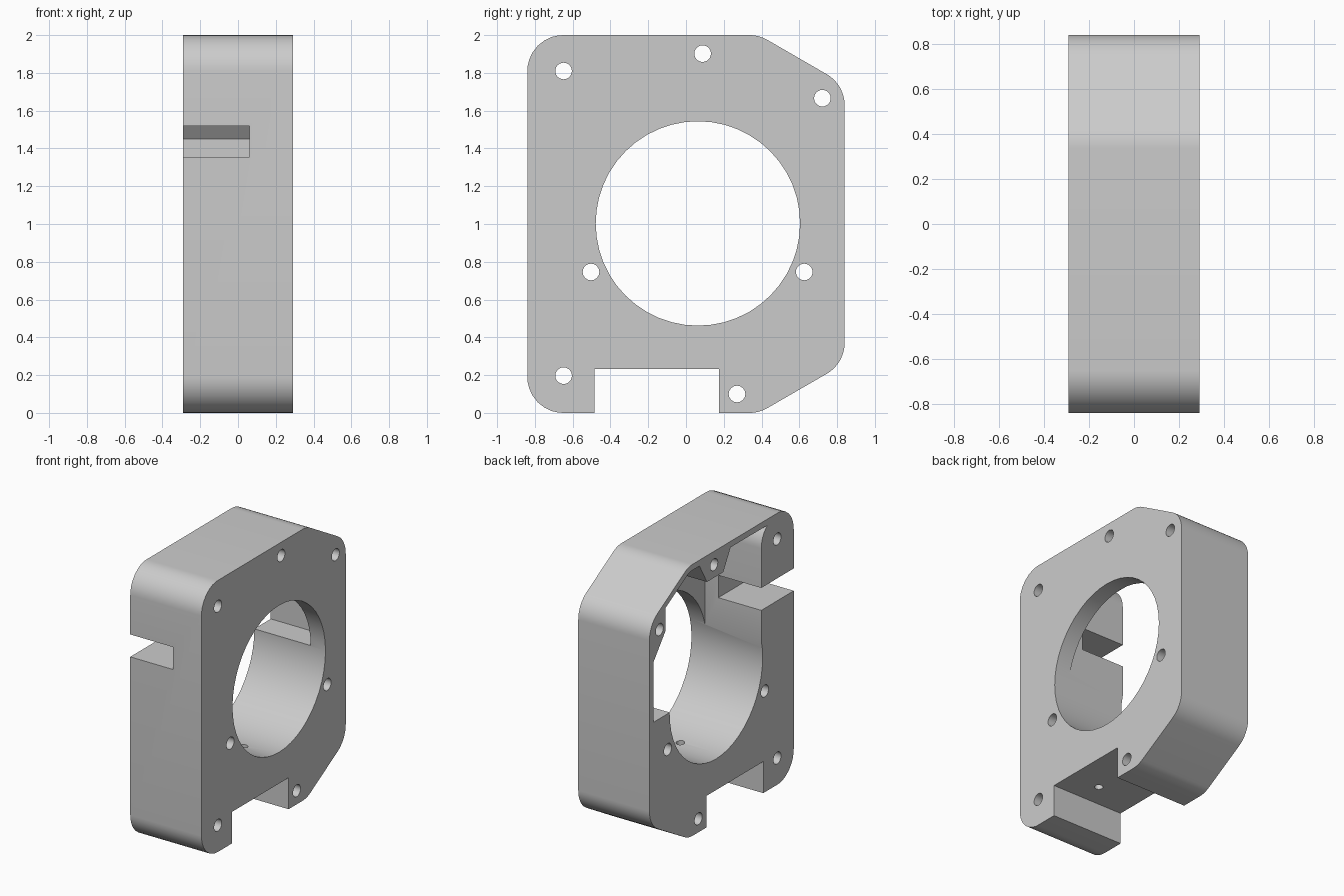
import bpy, bmesh, math
from mathutils import Vector

cube = bpy.data.objects.get("Cube")
if cube:
    bpy.data.objects.remove(cube, do_unlink=True)

HALF = 0.29      # half thickness along x
grey = bpy.data.materials.new("plain grey")
grey.use_nodes = True
grey.diffuse_color = (0.6, 0.6, 0.6, 1)
grey.node_tree.nodes["Principled BSDF"].inputs["Base Color"].default_value = (0.6, 0.6, 0.6, 1)


def prism(name, outline, x0, x1):
    """Extrude a (y, z) outline along x."""
    bm = bmesh.new()
    face = bm.faces.new([bm.verts.new((x0, y, z)) for y, z in outline])
    new = bmesh.ops.extrude_face_region(bm, geom=[face])["geom"]
    bmesh.ops.translate(bm, vec=(x1 - x0, 0, 0),
                        verts=[v for v in new if isinstance(v, bmesh.types.BMVert)])
    bmesh.ops.recalc_face_normals(bm, faces=bm.faces)
    mesh = bpy.data.meshes.new(name)
    bm.to_mesh(mesh)
    bm.free()
    mesh.materials.append(grey)
    obj = bpy.data.objects.new(name, mesh)
    bpy.context.collection.objects.link(obj)
    return obj


def arc(cy, cz, r, a0, a1, n):
    angles = [math.radians(a0 + (a1 - a0) * i / n) for i in range(n + 1)]
    return [(cy + r * math.cos(a), cz + r * math.sin(a)) for a in angles]


def circle(cy, cz, r, n):
    return arc(cy, cz, r, 0, 360, n)[:-1]


def box(y0, y1, z0, z1):
    return [(y0, z0), (y1, z0), (y1, z1), (y0, z1)]


def fillet(prev, corner, nxt, r, n=8):
    """Round one corner of an outline."""
    p = Vector(corner)
    a, b = (Vector(prev) - p).normalized(), (Vector(nxt) - p).normalized()
    half = a.angle(b) / 2
    centre = p + (a + b).normalized() * r / math.sin(half)
    start = p + a * r / math.tan(half) - centre
    end = p + b * r / math.tan(half) - centre
    blends = [start.lerp(end, i / n).normalized() * r for i in range(n + 1)]
    return [tuple(centre + d) for d in blends]


# Housing block with rounded corners and two chamfers
corners = [(-0.84, 0), (0.387, 0), (0.84, 0.262), (0.84, 1.738), (0.387, 2), (-0.84, 2)]
outline = []
for i, c in enumerate(corners):
    outline += fillet(corners[i - 1], c, corners[(i + 1) % len(corners)], 0.19)
housing = prism("housing", outline, -HALF, HALF)

cutters = []

# Main bore and the open notch underneath
cutters.append(prism("bore", circle(0.063, 1.003, 0.541, 48), -0.5, 0.5))
cutters.append(prism("notch", box(-0.485, 0.175, -0.2, 0.232), -0.5, 0.5))

# Pocket open to -x, running round the screw bosses
pocket = [(0.5, 1.01), (0.795, 1.01), (0.795, 1.45), (0.652, 1.63), (0.652, 1.798)]
pocket += fillet((0.652, 1.798), (0.375, 1.956), (0.257, 1.956), 0.146)
pocket += [(0.257, 1.956), (0.17, 1.806), (-0.02, 1.806), (-0.105, 1.956)]
pocket += arc(-0.648, 1.81, 0.186, 51, 0, 8)
pocket += [(-0.462, 1.13), (-0.35, 1.13)]
cutters.append(prism("pocket", pocket, -0.5, 0.17))

# Slot through the front wall
cutters.append(prism("slot", box(-1, -0.4, 1.355, 1.52), -0.5, 0.06))

# Screw holes
for y, z in [(-0.648, 1.81), (-0.648, 0.197), (0.088, 1.902), (0.722, 1.666),
             (-0.503, 0.746), (0.626, 0.746), (0.27, 0.1)]:
    cutters.append(prism("screw_hole", circle(y, z, 0.044, 24), -0.5, 0.5))

# Two upright pilot holes in the notch ceiling
for y in (-0.31, 0):
    pilot = prism("pilot_hole", circle(0, 0, 0.029, 16), -0.15, 0.15)
    pilot.rotation_euler.y = math.pi / 2
    pilot.location = (0.047, y, 0.35)
    cutters.append(pilot)

# Cut everything, then drop the cutters
bpy.context.view_layer.update()
bpy.ops.object.select_all(action="DESELECT")
bpy.context.view_layer.objects.active = housing
housing.select_set(True)
for cutter in cutters:
    cutter.hide_render = True
    mod = housing.modifiers.new("cut", "BOOLEAN")
    mod.operation, mod.solver, mod.object = "DIFFERENCE", "EXACT", cutter
    bpy.ops.object.modifier_apply(modifier=mod.name)
    bpy.data.objects.remove(cutter, do_unlink=True)

bpy.ops.object.shade_smooth_by_angle(angle=math.radians(25))
